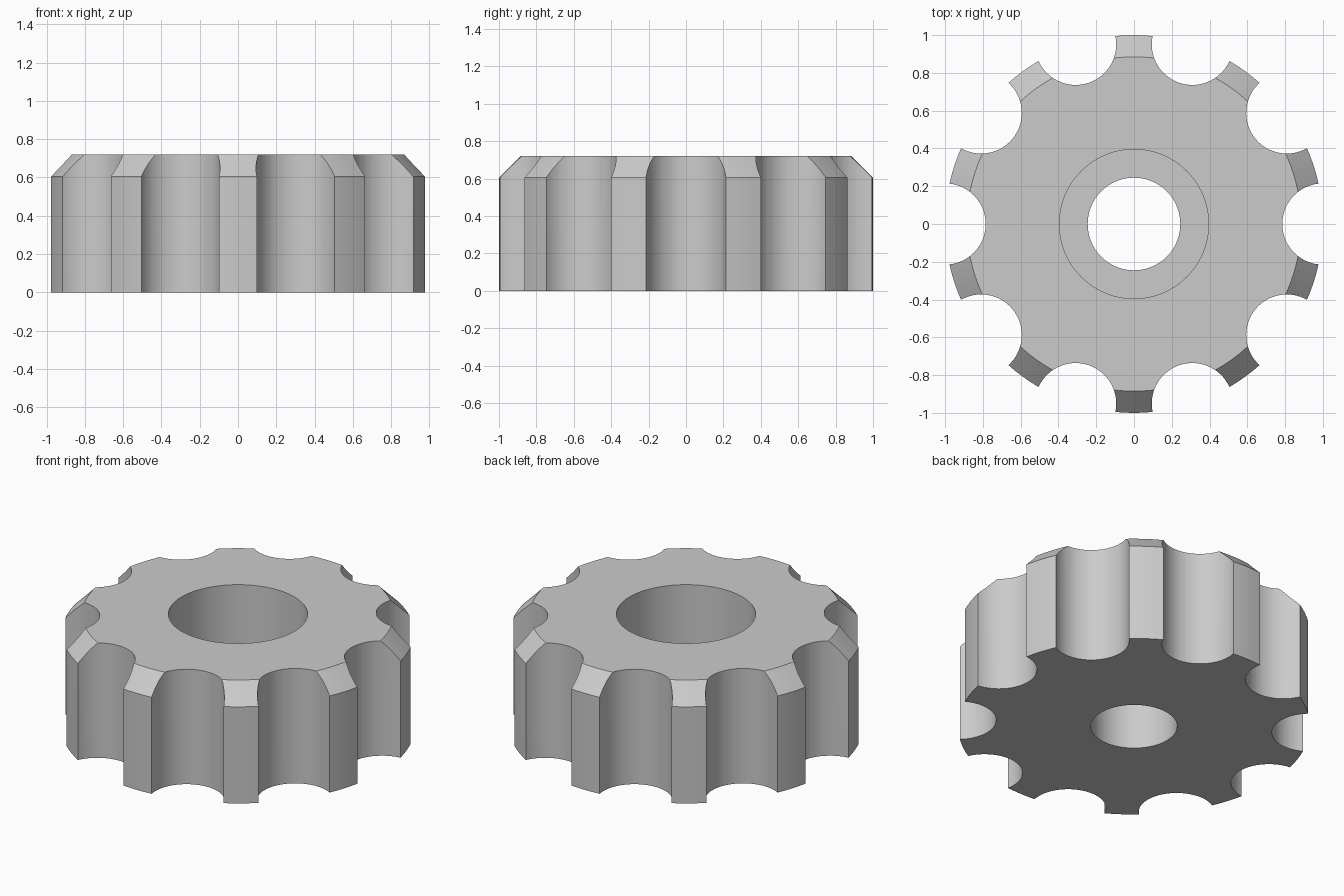
import bpy, bmesh, math
from mathutils import Matrix

cube = bpy.data.objects.get("Cube")
if cube:
    bpy.data.objects.remove(cube, do_unlink=True)

HEIGHT, CHAMFER = 0.72, 0.115
BORE, RECESS, RECESS_FLOOR = 0.245, 0.395, 0.32
SCALLOPS, SCALLOP_RADIUS = 10, 0.215

grey = bpy.data.materials.new("plain_grey")
grey.use_nodes = True
colour = (0.6, 0.6, 0.6, 1)
grey.diffuse_color = colour
grey.node_tree.nodes["Principled BSDF"].inputs["Base Color"].default_value = colour


def make_object(name, bm):
    bmesh.ops.recalc_face_normals(bm, faces=bm.faces)
    mesh = bpy.data.meshes.new(name)
    bm.to_mesh(mesh)
    bm.free()
    mesh.materials.append(grey)
    obj = bpy.data.objects.new(name, mesh)
    bpy.context.collection.objects.link(obj)
    return obj


def lathe(name, profile, segments):
    """Turn a closed (radius, z) profile about the z axis."""
    bm = bmesh.new()
    rings = []
    for i in range(segments):
        a = math.tau * i / segments
        rings.append([bm.verts.new((r * math.cos(a), r * math.sin(a), z)) for r, z in profile])
    n = len(profile)
    for i, ring in enumerate(rings):
        nxt = rings[(i + 1) % segments]
        for j in range(n):
            k = (j + 1) % n
            bm.faces.new((ring[j], nxt[j], nxt[k], ring[k]))
    return make_object(name, bm)


# Chamfered knob body with stepped bore
knob = lathe("knob_body", [
    (BORE, 0), (1, 0), (1, HEIGHT - CHAMFER), (1 - CHAMFER, HEIGHT),
    (RECESS, HEIGHT), (RECESS, RECESS_FLOOR), (BORE, RECESS_FLOOR)], 120)

# Finger scallops around the rim
bm = bmesh.new()
for i in range(SCALLOPS):
    place = (Matrix.Rotation(math.tau * i / SCALLOPS, 4, "Z")
             @ Matrix.Translation((1, 0, HEIGHT / 2)))
    bmesh.ops.create_cone(bm, cap_ends=True, segments=64, radius1=SCALLOP_RADIUS,
                          radius2=SCALLOP_RADIUS, depth=HEIGHT * 2, matrix=place)
cutter = make_object("scallop_cutter", bm)
cutter.hide_render = True

cut = knob.modifiers.new("scallops", "BOOLEAN")
cut.operation = "DIFFERENCE"
cut.solver = "EXACT"
cut.object = cutter

bpy.ops.object.select_all(action="DESELECT")
knob.select_set(True)
bpy.context.view_layer.objects.active = knob
bpy.ops.object.modifier_apply(modifier=cut.name)
bpy.data.objects.remove(cutter, do_unlink=True)
bpy.ops.object.shade_smooth_by_angle(angle=math.radians(30))
